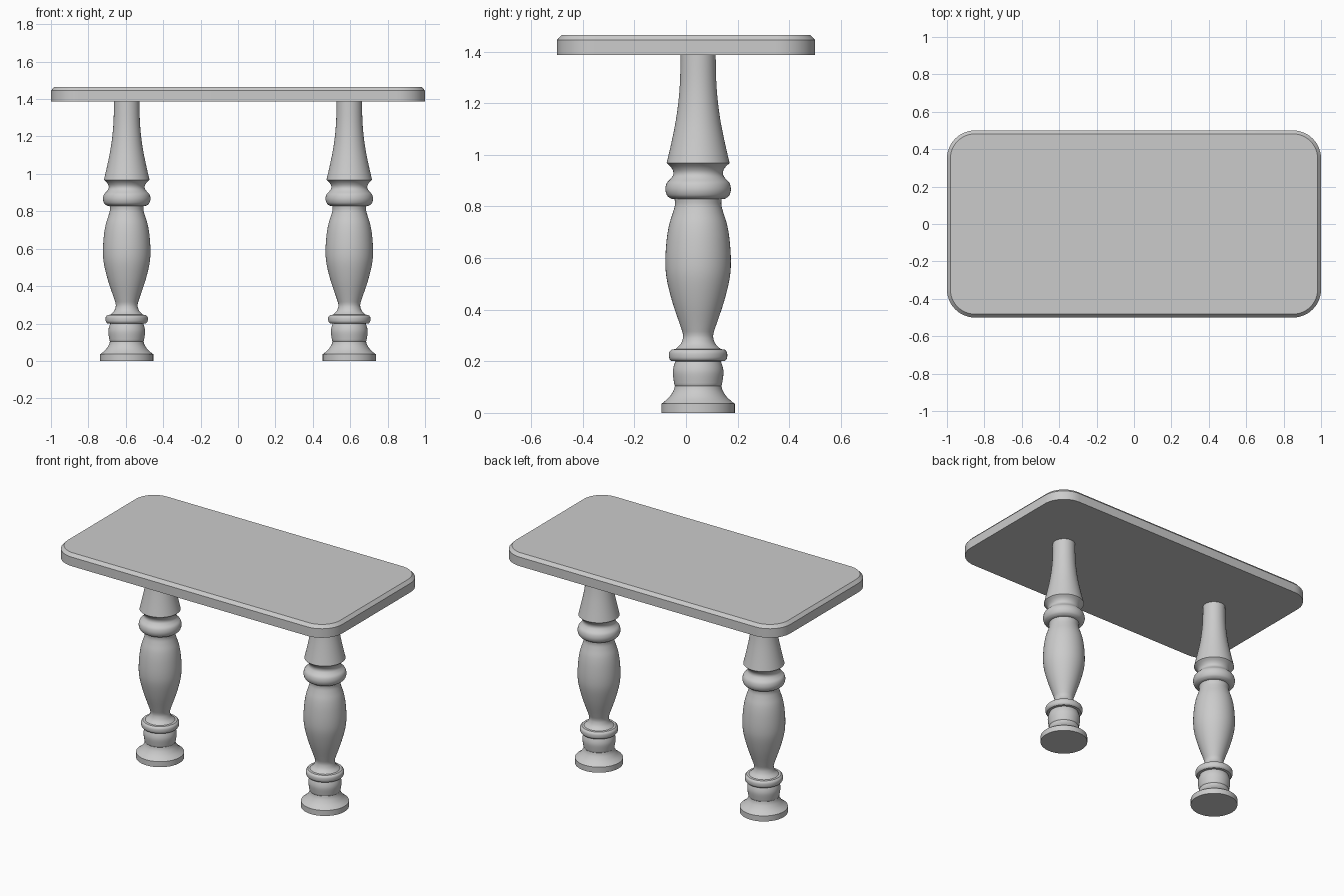
import bpy, bmesh, math

if "Cube" in bpy.data.objects:
    bpy.data.objects.remove(bpy.data.objects["Cube"])

SEGS = 48


def finish(name, bm, angle=35):
    bmesh.ops.recalc_face_normals(bm, faces=bm.faces)
    me = bpy.data.meshes.new(name)
    bm.to_mesh(me)
    bm.free()
    ob = bpy.data.objects.new(name, me)
    bpy.context.collection.objects.link(ob)
    bpy.ops.object.select_all(action='DESELECT')
    ob.select_set(True)
    bpy.context.view_layer.objects.active = ob
    bpy.ops.object.shade_smooth_by_angle(angle=math.radians(angle))
    return ob


def spline(pts, steps=4):
    # Smooth curve through (radius, height) points
    p = [pts[0]] + pts + [pts[-1]]
    out = [pts[0]]
    for a, b, c, d in zip(p, p[1:], p[2:], p[3:]):
        for k in range(1, steps + 1):
            t = k / steps
            out.append(tuple(0.5 * (2 * b[i] + (c[i] - a[i]) * t
                       + (2 * a[i] - 5 * b[i] + 4 * c[i] - d[i]) * t * t
                       + (3 * b[i] - a[i] - 3 * c[i] + d[i]) * t ** 3) for i in (0, 1)))
    return out


def lathe(name, profile, x, y):
    bm = bmesh.new()
    rings = [[bm.verts.new((x + r * math.cos(2 * math.pi * i / SEGS),
                            y + r * math.sin(2 * math.pi * i / SEGS), z))
              for i in range(SEGS)] for r, z in profile]
    for a, b in zip(rings, rings[1:]):
        for i in range(SEGS):
            j = (i + 1) % SEGS
            bm.faces.new((a[i], a[j], b[j], b[i]))
    bm.faces.new(rings[0])
    bm.faces.new(rings[-1])
    return finish(name, bm)


# Turned leg profile: curved sections that meet at sharp creases
sections = [
    [(0.142, 0.0), (0.142, 0.036)],                                     # foot disc
    [(0.138, 0.038), (0.113, 0.06), (0.096, 0.085), (0.09, 0.105)],     # foot flare
    [(0.092, 0.108), (0.098, 0.15), (0.096, 0.175), (0.088, 0.2)],      # lower drum
    [(0.104, 0.201), (0.112, 0.212), (0.112, 0.234), (0.102, 0.246)],   # lower ring
    [(0.088, 0.247), (0.069, 0.265), (0.06, 0.285), (0.059, 0.305),
     (0.068, 0.335), (0.1, 0.43), (0.122, 0.52), (0.127, 0.59),
     (0.122, 0.67), (0.112, 0.73), (0.098, 0.775), (0.09, 0.805),
     (0.091, 0.828)],                                                   # vase body
    [(0.105, 0.83), (0.12, 0.842), (0.127, 0.865), (0.122, 0.89),
     (0.106, 0.908), (0.097, 0.922), (0.097, 0.937), (0.106, 0.953),
     (0.122, 0.968)],                                                   # upper ring and collar
    [(0.121, 0.972), (0.103, 1.05), (0.087, 1.13), (0.076, 1.21),
     (0.07, 1.29), (0.068, 1.39)],                                      # tapered neck
]
profile = [p for s in sections for p in (spline(s) if len(s) > 2 else s)]

for side, x in (("left", -0.595), ("right", 0.595)):
    lathe(side + "_leg", profile, x, 0.047)

# Table top: rounded rectangle with a chamfered upper edge
bm = bmesh.new()
levels = []
for inset, z in ((0, 1.386), (0, 1.445), (0.018, 1.465)):
    ring = []
    for q, (sx, sy) in enumerate(((1, 1), (-1, 1), (-1, -1), (1, -1))):
        for k in range(13):
            a = math.pi / 2 * (q + k / 12)
            r = 0.15 - inset
            ring.append(bm.verts.new((sx * 0.85 + r * math.cos(a),
                                      sy * 0.35 + r * math.sin(a), z)))
    levels.append(ring)
for a, b in zip(levels, levels[1:]):
    for i in range(len(a)):
        j = (i + 1) % len(a)
        bm.faces.new((a[i], a[j], b[j], b[i]))
bm.faces.new(levels[0])
bm.faces.new(levels[-1])
finish("table_top", bm, 30)
